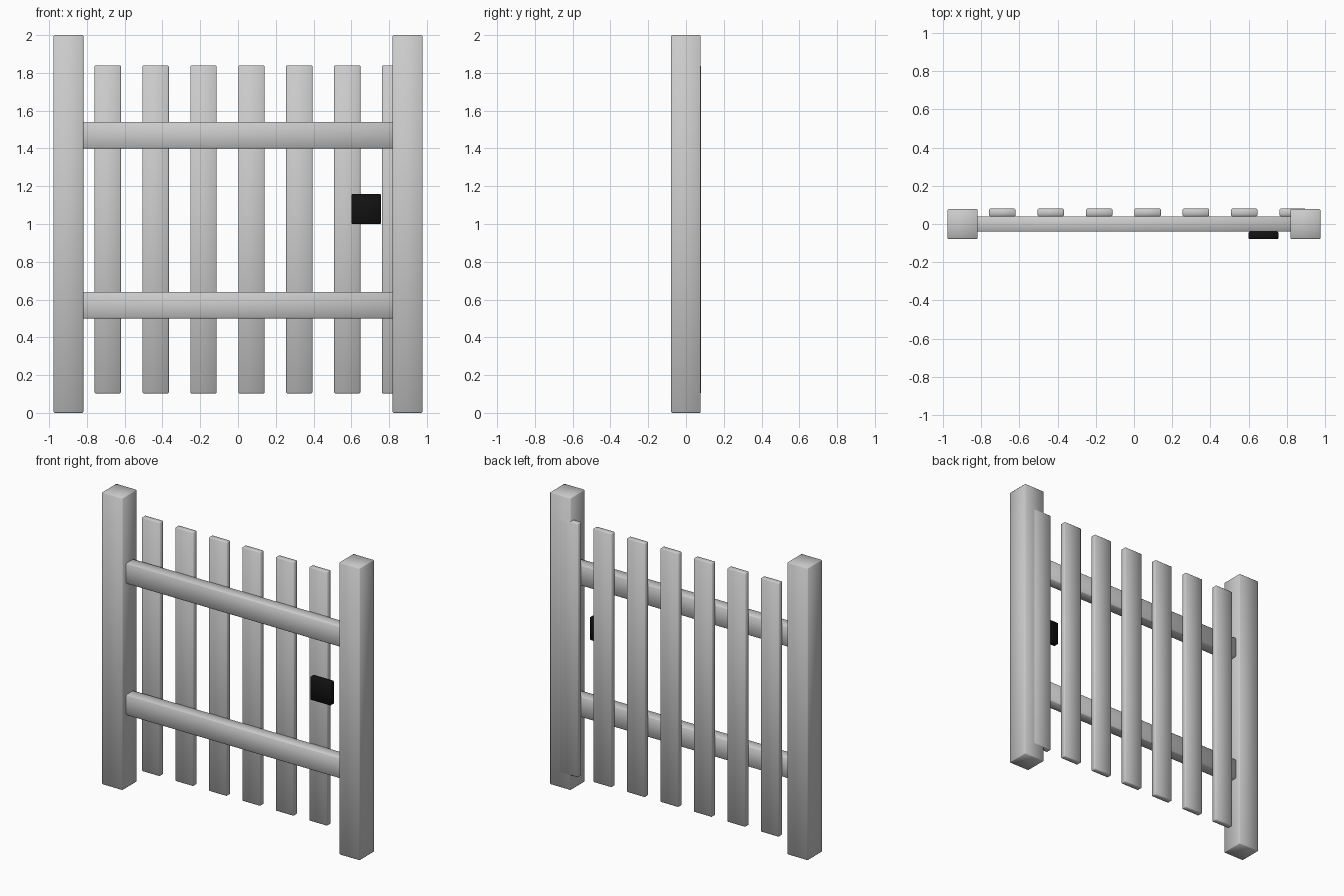
import bpy

if "Cube" in bpy.data.objects:
    bpy.data.objects.remove(bpy.data.objects["Cube"])

BEVEL = 0.005


def box(name, x, y, z, color=None):
    """Bevelled box from (min, max) ranges on each axis."""
    bounds = (x, y, z)
    bpy.ops.mesh.primitive_cube_add(size=1, location=[(a + b) / 2 for a, b in bounds])
    ob = bpy.context.object
    ob.name = name
    ob.scale = [b - a for a, b in bounds]
    bpy.ops.object.transform_apply(location=False, rotation=False, scale=True)
    bev = ob.modifiers.new("soft_edges", 'BEVEL')
    bev.width = BEVEL
    bev.segments = 1
    bpy.ops.object.shade_smooth()
    if color:
        mat = bpy.data.materials.new(name + "_material")
        mat.diffuse_color = color
        mat.use_nodes = True
        mat.node_tree.nodes["Principled BSDF"].inputs["Base Color"].default_value = mat.diffuse_color
        ob.data.materials.append(mat)
    return ob


# Square posts at both ends
for side, cx in (("left", -0.898), ("right", 0.898)):
    box(side + "_post", (cx - 0.079, cx + 0.079), (-0.079, 0.078), (0, 2))

# Horizontal rails between the posts
for label, z0 in (("lower", 0.5), ("upper", 1.4)):
    box(label + "_rail", (-0.825, 0.825), (-0.04, 0.04), (z0, z0 + 0.14))

# Vertical slats on the back; the last one overlaps the right post
for i in range(7):
    x0 = -0.759 + i * 0.2535
    box(f"slat_{i + 1}", (x0, x0 + 0.139), (0.04, 0.08), (0.103, 1.84))

# Black latch plate on the front
box("latch", (0.6, 0.757), (-0.079, -0.04), (1.0, 1.16), (0.006, 0.006, 0.006, 1))
